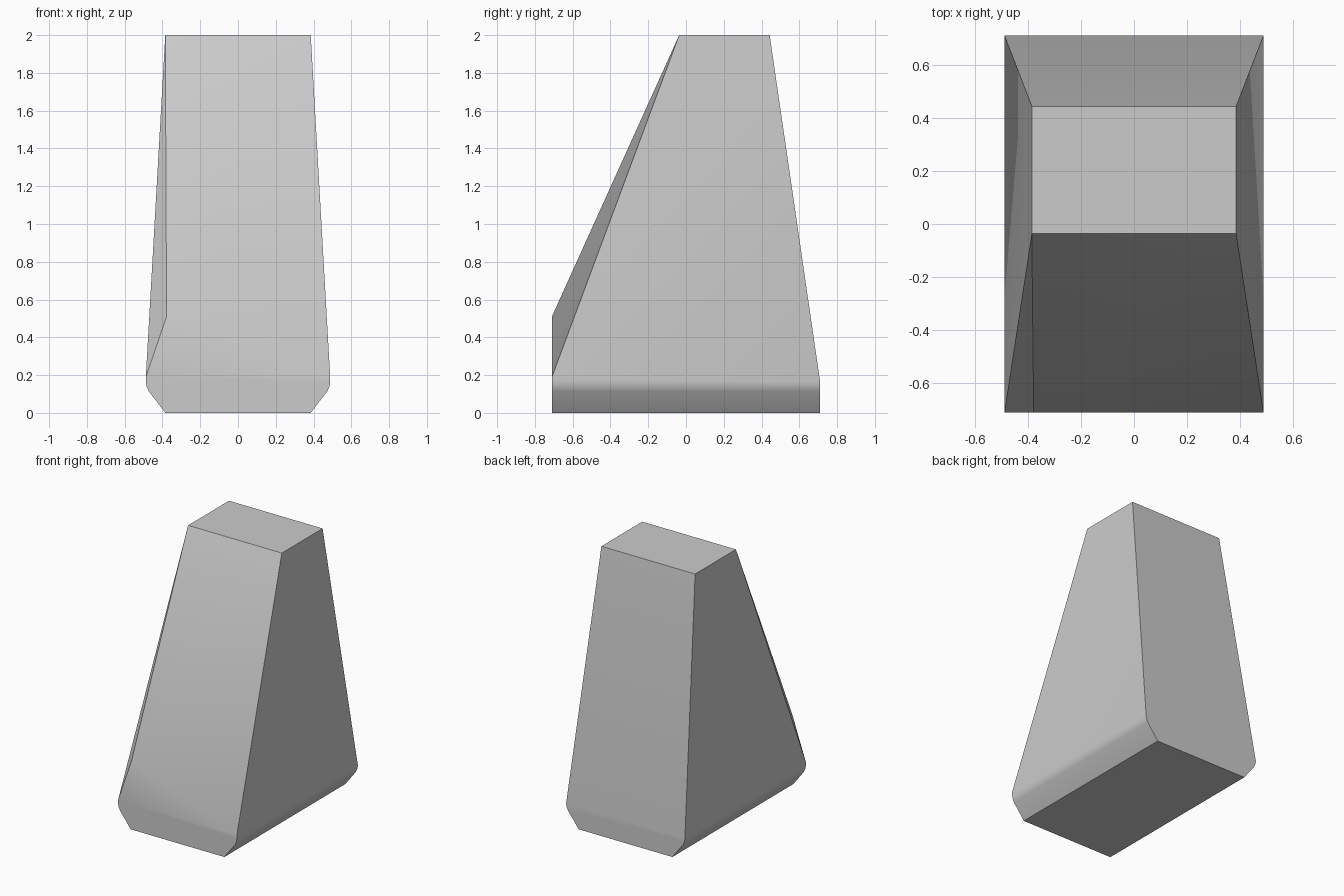
import bpy
import bmesh
import math

cube = bpy.data.objects.get("Cube")
if cube:
    bpy.data.objects.remove(cube, do_unlink=True)

# One plain grey for the whole block
GREY = (0.6, 0.6, 0.6, 1)
grey = bpy.data.materials.new("plain_grey")
grey.use_nodes = True
grey.diffuse_color = GREY
grey.node_tree.nodes["Principled BSDF"].inputs["Base Color"].default_value = GREY

DEPTH = 0.71        # half depth of the foot
TOP_HALF = 0.385    # half width of the top and the base
SHOULDER = 0.19     # height where the front starts to lean back

# Half profile of the rounded foot, from the base up
foot = [(TOP_HALF, 0), (0.473, 0.115), (0.484, 0.14), (0.488, 0.165)]

bm = bmesh.new()


def add_pair(x, y, z):
    """Add a point and its mirror across the width."""
    for side in (-1, 1):
        bm.verts.new((side * x, y, z))


# Foot profile at the front and the back
for x, z in foot:
    add_pair(x, -DEPTH, z)
    add_pair(x, DEPTH, z)
add_pair(0.488, -DEPTH, SHOULDER)

# Flat top
for y in (-0.036, 0.443):
    add_pair(TOP_HALF, y, 2)

# Raised front corner, on one side only
bm.verts.new((-0.378, -DEPTH, 0.51))

# Wrap the tapered body around these points and merge flat areas
bmesh.ops.convex_hull(bm, input=bm.verts[:])
bmesh.ops.dissolve_limit(bm, angle_limit=math.radians(0.2),
                         verts=bm.verts[:], edges=bm.edges[:])

# Split the front at the shoulder so the lean blends in above it
front = [f for f in bm.faces if f.normal.y < -0.99]
front_edges = {e for f in front for e in f.edges}
front_verts = {v for f in front for v in f.verts}
bmesh.ops.bisect_plane(bm, geom=front + list(front_edges) + list(front_verts),
                       dist=0.0005, plane_co=(0, 0, SHOULDER), plane_no=(0, 0, 1))
bmesh.ops.recalc_face_normals(bm, faces=bm.faces[:])

mesh = bpy.data.meshes.new("tapered_block")
bm.to_mesh(mesh)
bm.free()
mesh.materials.append(grey)
block = bpy.data.objects.new("tapered_block", mesh)
bpy.context.collection.objects.link(block)

# Smooth the rounded foot and front, keep the corners sharp
bpy.context.view_layer.objects.active = block
block.select_set(True)
bpy.ops.object.shade_smooth_by_angle(angle=math.radians(30))
